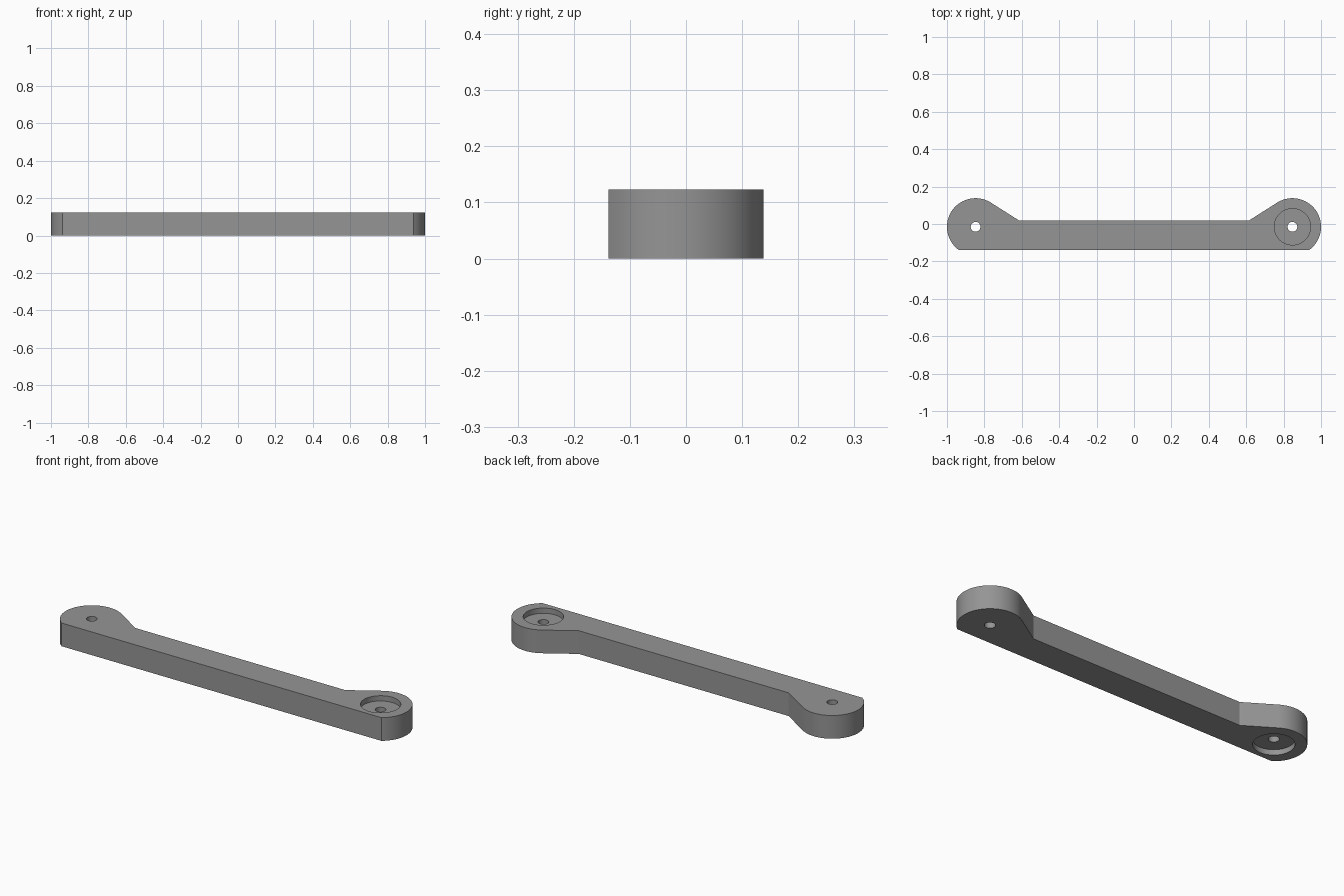
import bpy, bmesh, math

if "Cube" in bpy.data.objects:
    bpy.data.objects.remove(bpy.data.objects["Cube"])

HEIGHT = 0.123             # thickness of the arm
CX, CY, R = 0.847, -0.015, 0.153   # boss centre and radius
BOTTOM_Y, TOP_Y = -0.138, 0.019    # straight edges of the bar
NECK_X = 0.615             # where the slanted neck meets the bar
HOLE_R, RECESS_R, DEPTH = 0.026, 0.097, 0.028

grey = bpy.data.materials.new("grey")
grey.diffuse_color = (0.30, 0.30, 0.30, 1)
grey.use_nodes = True
grey.node_tree.nodes["Principled BSDF"].inputs["Base Color"].default_value = grey.diffuse_color


def finish(bm, name):
    bmesh.ops.recalc_face_normals(bm, faces=bm.faces)
    mesh = bpy.data.meshes.new(name)
    bm.to_mesh(mesh)
    bm.free()
    mesh.materials.append(grey)
    obj = bpy.data.objects.new(name, mesh)
    bpy.context.collection.objects.link(obj)
    return obj


def cylinder(name, x, radius, z0, z1):
    bm = bmesh.new()
    bmesh.ops.create_cone(bm, cap_ends=True, segments=64, radius1=radius,
                          radius2=radius, depth=z1 - z0)
    bmesh.ops.translate(bm, verts=bm.verts, vec=(x, CY, (z0 + z1) / 2))
    return finish(bm, name)


# Right half outline: flat front corner, round the boss, tangent neck to the bar
start = math.asin((BOTTOM_Y - CY) / R)
dx, dy = CX - NECK_X, TOP_Y - CY
end = math.pi - math.atan2(dy, dx) - math.acos(R / math.hypot(dx, dy))
steps = 56
half = []
for i in range(steps + 1):
    a = start + (end - start) * i / steps
    half.append((CX + R * math.cos(a), CY + R * math.sin(a)))
half.append((NECK_X, TOP_Y))
outline = half + [(-x, y) for x, y in reversed(half)]

# Arm body, extruded from the mirrored outline
bm = bmesh.new()
face = bm.faces.new([bm.verts.new((x, y, 0)) for x, y in outline])
top = bmesh.ops.extrude_face_region(bm, geom=[face])
bmesh.ops.translate(bm, vec=(0, 0, HEIGHT),
                    verts=[v for v in top["geom"] if isinstance(v, bmesh.types.BMVert)])
arm = finish(bm, "link_arm")

# Through holes, plus a recess on top at the right and underneath at the left
cutters = [
    cylinder("right_hole", CX, HOLE_R, -0.1, HEIGHT + 0.1),
    cylinder("left_hole", -CX, HOLE_R, -0.1, HEIGHT + 0.1),
    cylinder("top_recess", CX, RECESS_R, HEIGHT - DEPTH, HEIGHT + 0.05),
    cylinder("bottom_recess", -CX, RECESS_R, -0.05, DEPTH),
]
bpy.context.view_layer.objects.active = arm
arm.select_set(True)
for cutter in cutters:
    mod = arm.modifiers.new(cutter.name, "BOOLEAN")
    mod.operation = "DIFFERENCE"
    mod.solver = "EXACT"
    mod.object = cutter
    bpy.ops.object.modifier_apply(modifier=mod.name)
    bpy.data.objects.remove(cutter)

bpy.ops.object.shade_smooth_by_angle(angle=math.radians(25))
